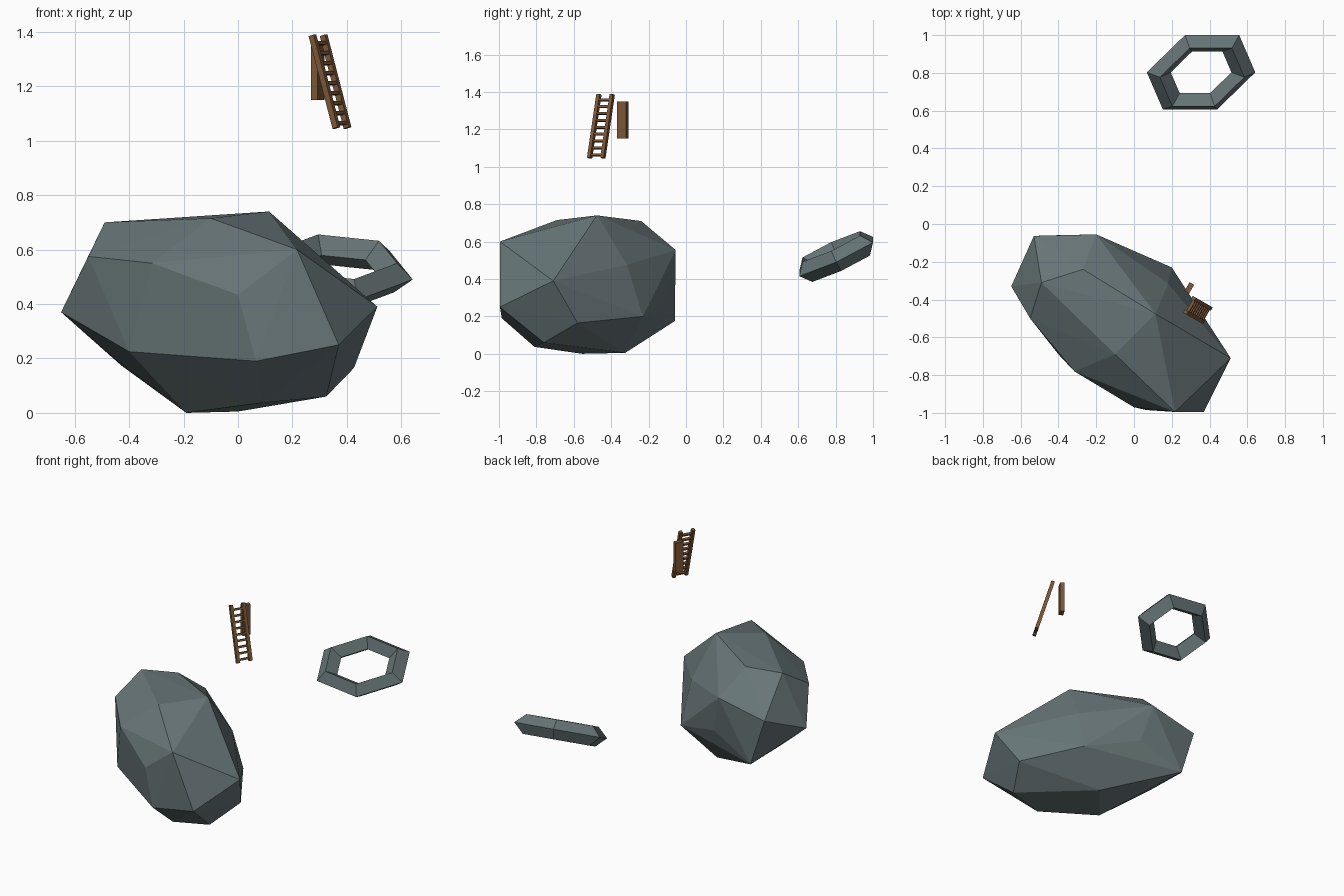
import bpy, bmesh, math
from mathutils import Vector, Matrix

if "Cube" in bpy.data.objects:
    bpy.data.objects.remove(bpy.data.objects["Cube"])


def material(name, rgb):
    m = bpy.data.materials.new(name)
    m.diffuse_color = (*rgb, 1)
    m.use_nodes = True
    m.node_tree.nodes["Principled BSDF"].inputs["Base Color"].default_value = m.diffuse_color
    return m


stone = material("grey stone", (0.135, 0.178, 0.185))
wood = material("brown wood", (0.205, 0.098, 0.038))


def finish(name, bm, mat):
    bmesh.ops.recalc_face_normals(bm, faces=bm.faces)
    me = bpy.data.meshes.new(name)
    bm.to_mesh(me)
    bm.free()
    me.materials.append(mat)
    ob = bpy.data.objects.new(name, me)
    bpy.context.collection.objects.link(ob)
    return ob


def add_box(bm, centre, axes, size):
    # box along three given unit axes
    rot = Matrix(axes).transposed().to_4x4()
    mat = Matrix.Translation(centre) @ rot @ Matrix.Diagonal((*size, 1))
    bmesh.ops.create_cube(bm, size=1, matrix=mat)


# Boulder: hull of a coarse faceted stone
crown = [(-.49, -.31, .70), (.114, -.476, .74), (-.10, -.69, .715), (-.27, -.24, .71)]
shoulder = [(-.316, -.78, .55), (-.55, -.50, .575), (.217, -.995, .60), (.278, -.705, .577),
            (.18, -.315, .476), (-.20, -.055, .555), (-.53, -.063, .485)]
belly = [(0, -.97, .434), (-.65, -.33, .37), (.512, -.71, .39), (.37, -.995, .25),
         (-.136, -.10, .305), (.20, -.23, .20), (.066, -.985, .19), (-.40, -.69, .225)]
base = [(.426, -.58, .165), (.324, -.76, .06), (.09, -.81, .037), (-.19, -.555, 0),
        (0, -.325, .005), (-.43, -.06, .175), (-.43, -.37, .18)]
bm = bmesh.new()
for p in crown + shoulder + belly + base:
    bm.verts.new(p)
res = bmesh.ops.convex_hull(bm, input=bm.verts)
loose = [v for v in bm.verts if not v.link_faces]
bmesh.ops.delete(bm, geom=loose, context='VERTS')
finish("boulder", bm, stone)

# Stone ring: tilted six-sided loop with a diamond cross-section
centre = Vector((.355, .803, .52))
v3 = Vector((.287, 0, -.03))
v1 = Vector((-.085, .197, .105))
normal = v3.cross(v1).normalized()
corners = [v3, v3 + v1, v1, -v3, -v3 - v1, -v1]
section = [(1, 0), (.78, .06), (.56, 0), (.78, -.06)]
bm = bmesh.new()
loops = [[bm.verts.new(centre + c * k + normal * h) for k, h in section] for c in corners]
for i in range(6):
    a, b = loops[i], loops[(i + 1) % 6]
    for j in range(4):
        k = (j + 1) % 4
        bm.faces.new((a[j], b[j], b[k], a[k]))
finish("stone_ring", bm, stone)

# Ladder: two leaning rails and nine rungs
top, bottom = Vector((.294, -.43, 1.387)), Vector((.382, -.48, 1.047))
along = (top - bottom).normalized()
across = Vector((.5, .866, 0))
across = (across - along * across.dot(along)).normalized()
depth = along.cross(across)
axes = (across, depth, along)
mid = (top + bottom) / 2
length = (top - bottom).length
for side, name in ((-1, "left_rail"), (1, "right_rail")):
    bm = bmesh.new()
    add_box(bm, mid + across * side * .041, axes, (.02, .022, length))
    finish("ladder_" + name, bm, wood)
bm = bmesh.new()
for i in range(9):
    add_box(bm, bottom.lerp(top, .05 + i * .108), axes, (.08, .016, .012))
finish("ladder_rungs", bm, wood)

# Upright post behind the ladder, turned to match it
bm = bmesh.new()
e1, e2 = Vector((.5, .866, 0)), Vector((.866, -.5, 0))
add_box(bm, Vector((.293, -.338, 1.25)), (e2, e1, Vector((0, 0, 1))), (.028, .053, .2))
finish("wooden_post", bm, wood)
